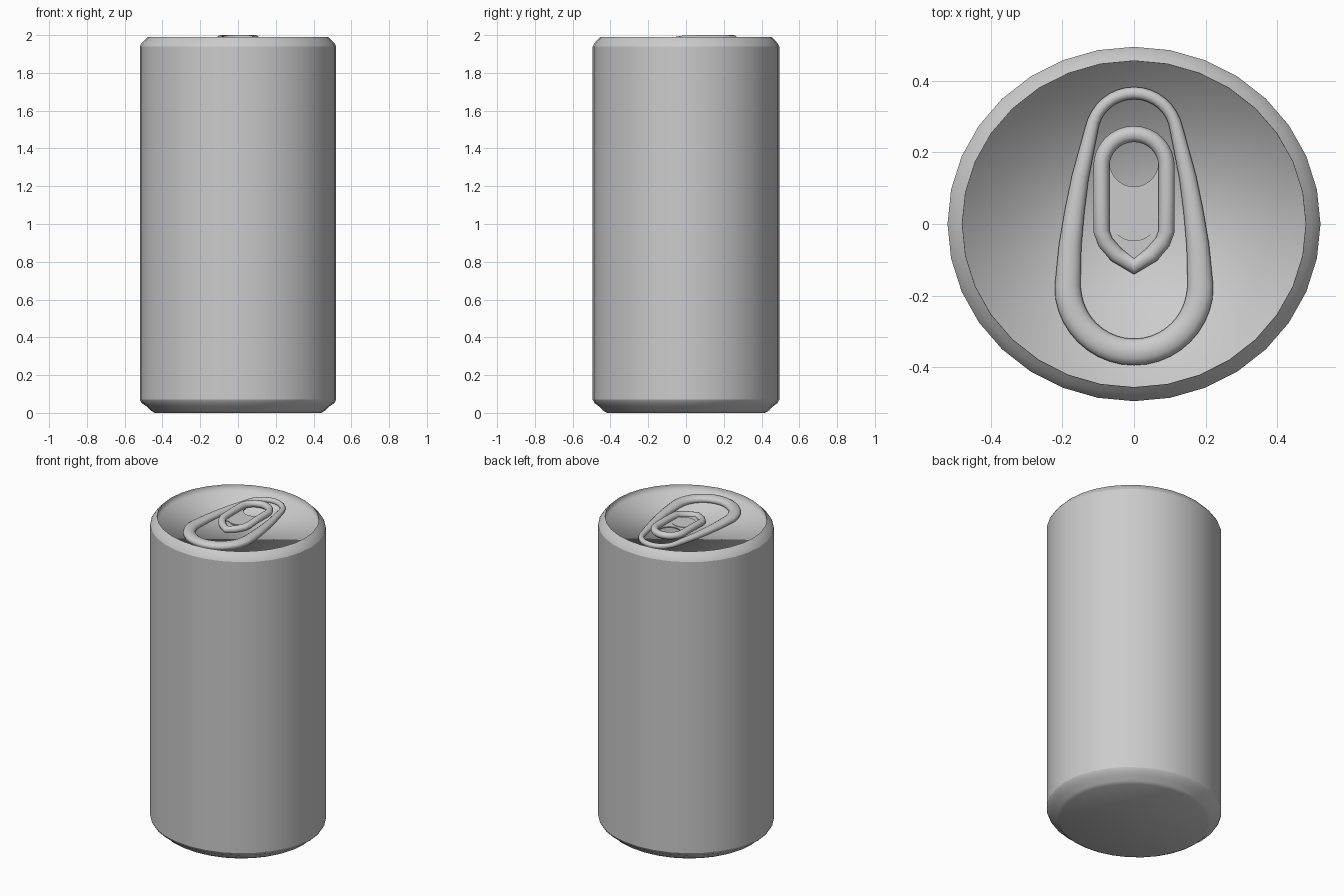
import bpy, bmesh, math

if "Cube" in bpy.data.objects:
    bpy.data.objects.remove(bpy.data.objects["Cube"])

SX, SY = 1.0, 0.95      # the can is slightly squashed front to back
N = 32
LID = 1.95

metal = bpy.data.materials.new("grey_metal")
metal.diffuse_color = (0.6, 0.6, 0.6, 1)
metal.use_nodes = True
metal.node_tree.nodes["Principled BSDF"].inputs["Base Color"].default_value = metal.diffuse_color


def finish(name, bm, smooth=True):
    bmesh.ops.recalc_face_normals(bm, faces=bm.faces[:])
    for f in bm.faces:
        f.smooth = smooth
    me = bpy.data.meshes.new(name)
    bm.to_mesh(me)
    bm.free()
    me.materials.append(metal)
    ob = bpy.data.objects.new(name, me)
    bpy.context.collection.objects.link(ob)
    return ob


def lathe(name, profile, sharp):
    """Revolve (radius, z) points, capping both ends with one flat face."""
    bm = bmesh.new()
    rings = []
    for r, z in profile:
        rings.append([bm.verts.new((r * SX * math.cos(2 * math.pi * i / N),
                                    r * SY * math.sin(2 * math.pi * i / N), z)) for i in range(N)])
    for a, b in zip(rings, rings[1:]):
        for i in range(N):
            j = (i + 1) % N
            bm.faces.new((a[i], a[j], b[j], b[i]))
    bm.faces.new(rings[0][::-1])
    bm.faces.new(rings[-1])
    for k in sharp:
        for i in range(N):
            bm.edges.get((rings[k][i], rings[k][(i + 1) % N])).smooth = False
    return finish(name, bm)


def sweep(name, path, width, height, zc, sides=12):
    """Closed oval tube along 2D path; width, height and zc are functions of y."""
    bm = bmesh.new()
    n = len(path)
    rings = []
    for i, (x, y) in enumerate(path):
        (x0, y0), (x1, y1) = path[i - 1], path[(i + 1) % n]
        tx, ty = x1 - x0, y1 - y0
        l = math.hypot(tx, ty)
        nx, ny = ty / l, -tx / l
        ring = []
        for k in range(sides):
            a = 2 * math.pi * k / sides
            d = width(y) * math.cos(a)
            ring.append(bm.verts.new((x + nx * d, y + ny * d, zc(y) + height(y) * math.sin(a))))
        rings.append(ring)
    for i in range(n):
        a, b = rings[i], rings[(i + 1) % n]
        for k in range(sides):
            m = (k + 1) % sides
            bm.faces.new((a[k], a[m], b[m], b[k]))
    return finish(name, bm)


def arc(cx, cy, r, a0, a1, n):
    return [(cx + r * math.cos(math.radians(a0 + (a1 - a0) * i / n)),
             cy + r * math.sin(math.radians(a0 + (a1 - a0) * i / n))) for i in range(n + 1)]


def plate(name, pts, z, thick):
    bm = bmesh.new()
    f = bm.faces.new([bm.verts.new((x, y, z)) for x, y in pts])
    ext = bmesh.ops.extrude_face_region(bm, geom=[f])
    for v in ext["geom"]:
        if isinstance(v, bmesh.types.BMVert):
            v.co.z += thick
    return finish(name, bm, False)


# Can body: foot, straight wall, shoulder, rim and recessed lid
lathe("can_body", [(0.44, 0.0), (0.462, 0.012), (0.485, 0.035), (0.51, 0.052), (0.52, 0.07),
                   (0.52, 1.94), (0.512, 1.955), (0.497, 1.972), (0.484, 1.985), (0.479, 1.99),
                   (0.478, LID)], [4, 5, 9])

# Pull tab: large teardrop loop, thinner and lower at the back
t = lambda y: max(0.0, min(1.0, (y + 0.2) / 0.5))
loop = arc(0, -0.172, 0.185, 180, 360, 20)
loop += [(0.178, -0.06), (0.165, 0.04), (0.15, 0.13)]
loop += arc(0, 0.245, 0.12, 10, 170, 16)
loop += [(-0.15, 0.13), (-0.165, 0.04), (-0.178, -0.06)]
sweep("pull_tab_loop", loop, lambda y: 0.037 - 0.02 * t(y), lambda y: 0.024 - 0.008 * t(y),
      lambda y: LID + 0.014 - 0.006 * t(y))

# Small pointed loop around the rivet
inner = arc(0, 0.16, 0.091, 0, 180, 16)
inner += [(-0.091, 0.07), (-0.091, -0.02), (-0.08, -0.05), (-0.05, -0.085), (0, -0.118),
          (0.05, -0.085), (0.08, -0.05), (0.091, -0.02), (0.091, 0.07)]
sweep("rivet_loop", inner, lambda y: 0.0225, lambda y: 0.021,
      lambda y: 1.979 - 0.02 * max(0.0, -y) / 0.12)

# Web between the two openings and the pointed front plate
web = [(-0.075, -0.03), (0.075, -0.03), (0.075, 0.16)]
web += arc(0, 0.172, 0.068, 0, -180, 14) + [(-0.075, 0.16)]
plate("tab_web", web, 1.962, 0.006)
plate("tab_point", [(-0.08, -0.03), (-0.045, -0.085), (0, -0.118), (0.045, -0.085), (0.08, -0.03)],
      1.958, 0.006)
# Rivet
plate("rivet", arc(0, 0.02, 0.068, 0, 348, 29), 1.95, 0.021)
